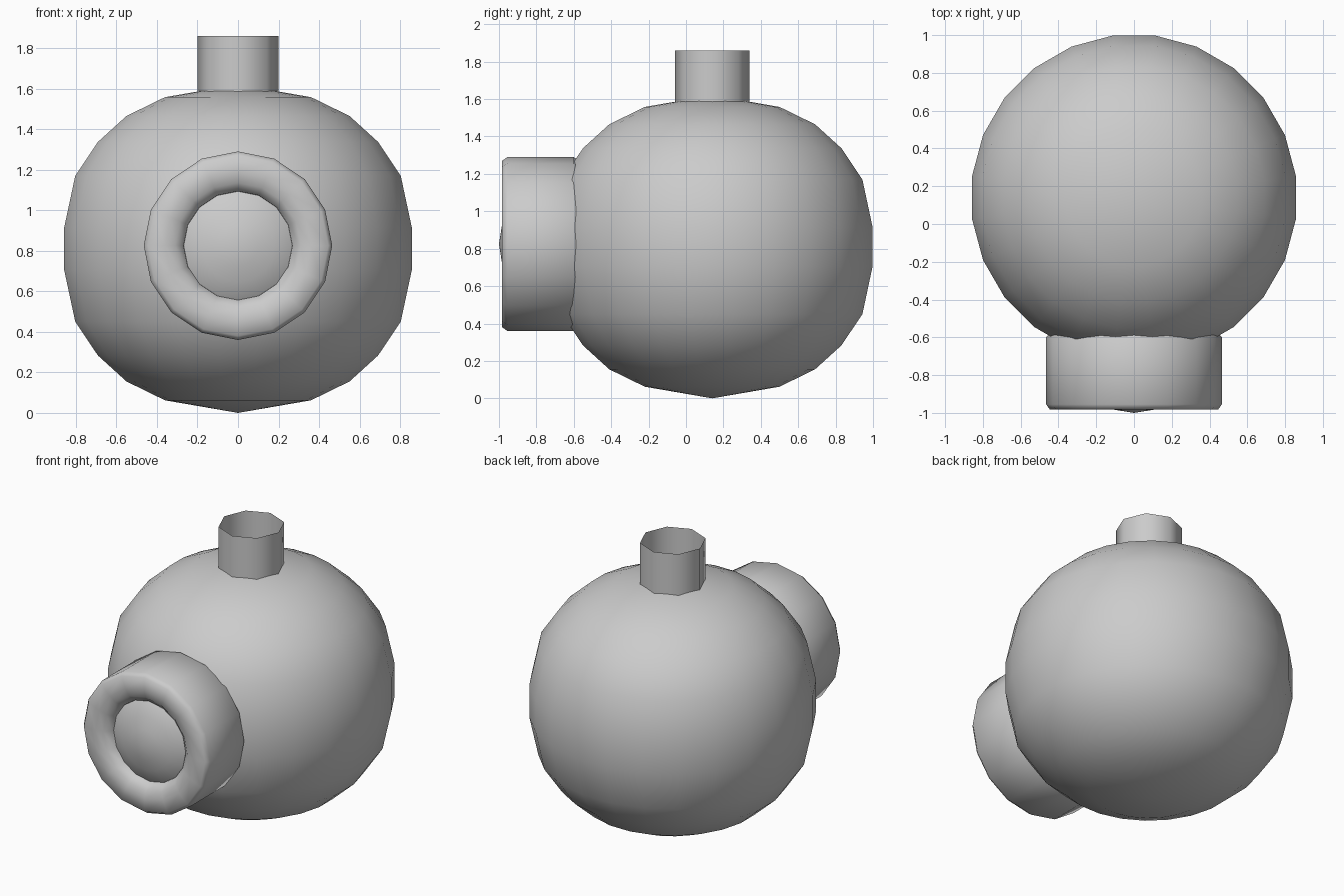
import bpy
import bmesh
from math import sin, cos, pi, radians
from mathutils import Matrix

cube = bpy.data.objects.get("Cube")
if cube:
    bpy.data.objects.remove(cube, do_unlink=True)

GREY = (0.6, 0.6, 0.6, 1)
grey = bpy.data.materials.new("plain grey")
grey.use_nodes = True
grey.diffuse_color = GREY
grey.node_tree.nodes["Principled BSDF"].inputs["Base Color"].default_value = GREY


def lathe(name, profile, sides, location, turn=0.0, forward=False):
    """Revolve (radius, height) points about z; forward lays the axis along -y."""
    bm = bmesh.new()
    rings = []
    for r, h in profile:
        if r == 0:
            rings.append([bm.verts.new((0, 0, h))] * sides)
        else:
            angles = [turn + 2 * pi * i / sides for i in range(sides)]
            rings.append([bm.verts.new((r * cos(a), r * sin(a), h)) for a in angles])
    for low, high in zip(rings, rings[1:]):
        for i in range(sides):
            j = (i + 1) % sides
            corners = dict.fromkeys((low[i], low[j], high[j], high[i]))
            bm.faces.new(list(corners))
    if forward:
        bmesh.ops.rotate(bm, verts=bm.verts, matrix=Matrix.Rotation(radians(90), 3, "X"))
    mesh = bpy.data.meshes.new(name)
    bm.to_mesh(mesh)
    bm.free()
    mesh.materials.append(grey)
    mesh.shade_smooth()
    obj = bpy.data.objects.new(name, mesh)
    obj.location = location
    bpy.context.collection.objects.link(obj)
    return obj


# Round body: half profile mirrored about its middle
half = [(0.865, 0.105), (0.81, 0.36), (0.697, 0.527), (0.555, 0.655), (0.363, 0.748), (0, 0.81)]
body_profile = [(r, -h) for r, h in reversed(half)] + half
lathe("body", body_profile, 24, (0, 0.14, 0.81), turn=radians(7.5))

# Open eight-sided neck on top
lathe("neck", [(0.2, 1.5), (0.2, 1.86)], 8, (0, 0.14, 0))

# Barrel on the front, with chamfered ends and a rolled inner lip
barrel_profile = [(0.3, 0.55), (0.43, 0.555), (0.465, 0.6), (0.465, 0.955), (0.445, 0.983),
                  (0.36, 0.983), (0.31, 0.972), (0.27, 0.935), (0.26, 0.88)]
lathe("barrel", barrel_profile, 16, (0, 0, 0.825), forward=True)

# Shallow domed lens inside the barrel
lens_profile = [(0.3, 0.9), (0.26, 0.93), (0.18, 0.963), (0.1, 0.984), (0, 1.0)]
lathe("lens", lens_profile, 16, (0, 0, 0.825), forward=True)
